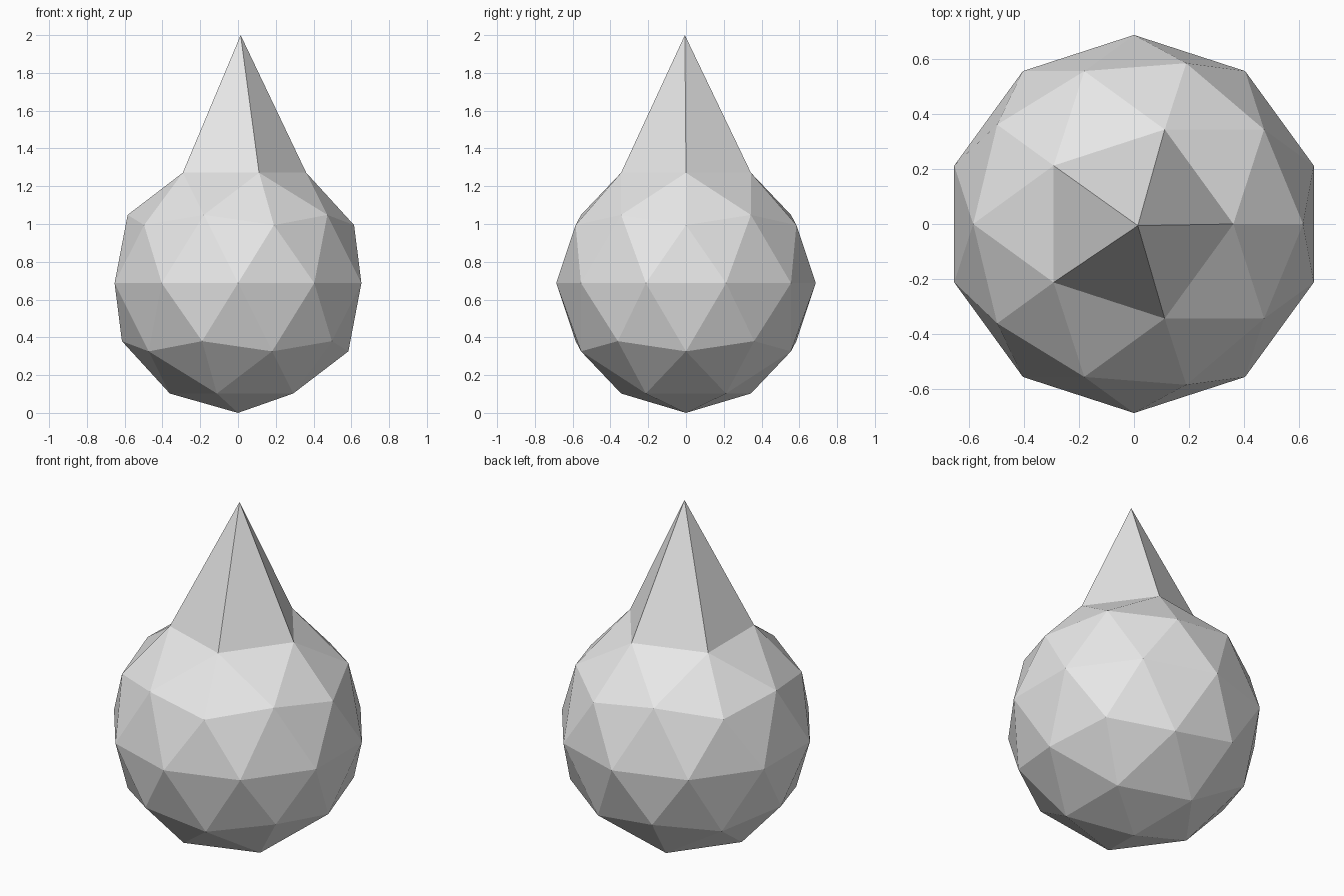
import bpy
import bmesh
from mathutils import Vector

cube = bpy.data.objects.get("Cube")
if cube:
    bpy.data.objects.remove(cube, do_unlink=True)

RADIUS = 0.687
TIP = Vector((0.014, -0.006, 2.0))

# Plain grey surface
grey = bpy.data.materials.new("light grey")
grey.use_nodes = True
colour = (0.8, 0.8, 0.8, 1.0)
grey.diffuse_color = colour
grey.node_tree.nodes["Principled BSDF"].inputs["Base Color"].default_value = colour

# Faceted ball resting on the ground
bm = bmesh.new()
bmesh.ops.create_icosphere(bm, subdivisions=2, radius=RADIUS)
bmesh.ops.translate(bm, verts=bm.verts, vec=(0, 0, RADIUS))

# Pull the top vertex up into the pointed tip
top = max(bm.verts, key=lambda v: v.co.z)
top.co = TIP
bm.normal_update()

mesh = bpy.data.meshes.new("droplet")
bm.to_mesh(mesh)
bm.free()
mesh.materials.append(grey)
droplet = bpy.data.objects.new("droplet", mesh)
bpy.context.collection.objects.link(droplet)
